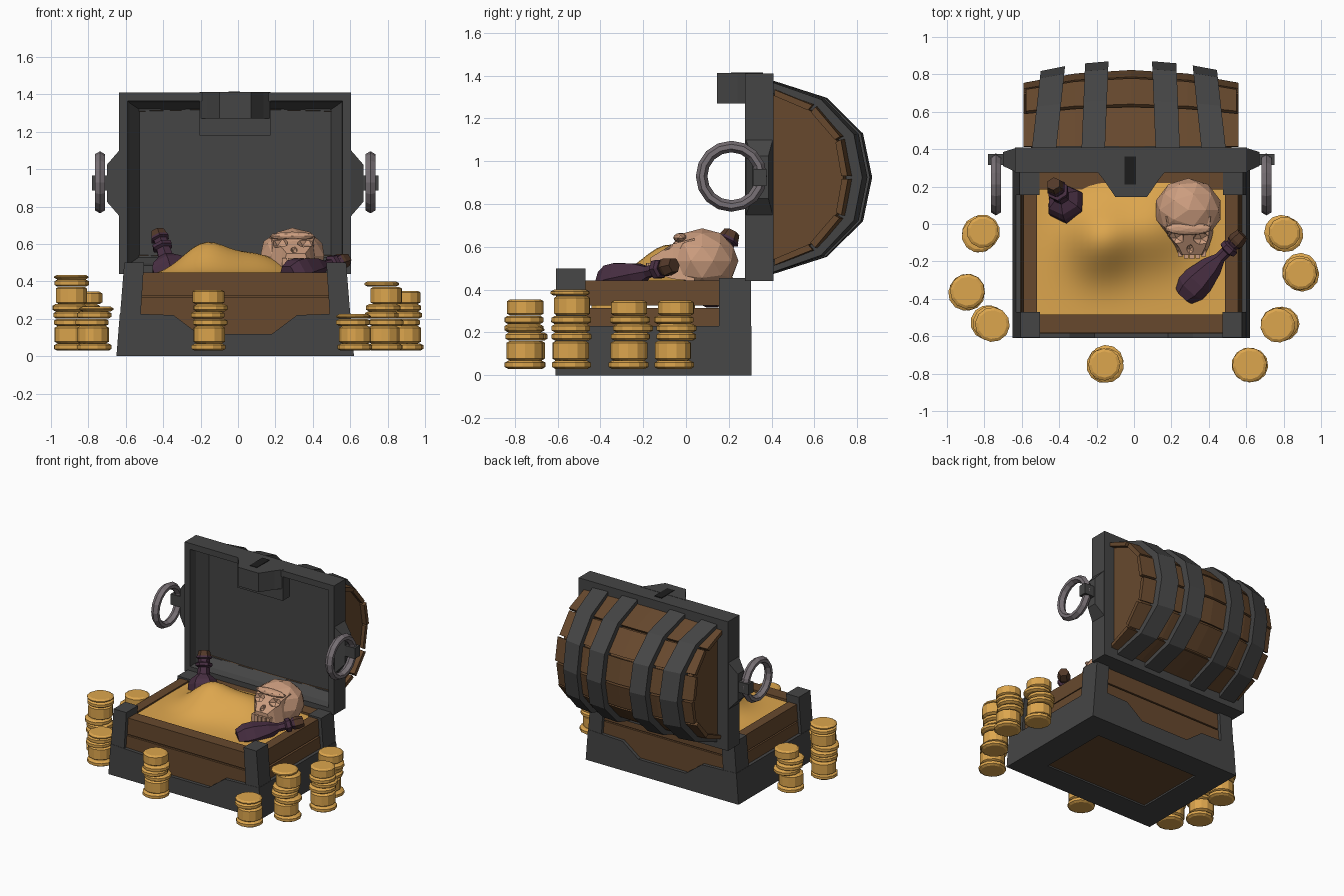
import bpy, bmesh, math, random
from mathutils import Vector, Matrix

if "Cube" in bpy.data.objects:
    bpy.data.objects.remove(bpy.data.objects["Cube"])

random.seed(4)
CX, LZ = -0.015, 0.925          # chest centre in x, lid centre in z


def mat(name, r, g, b):
    m = bpy.data.materials.new(name)
    m.diffuse_color = (r, g, b, 1)
    m.use_nodes = True
    m.node_tree.nodes["Principled BSDF"].inputs["Base Color"].default_value = m.diffuse_color
    return m


IRON = mat("dark iron", 0.06, 0.06, 0.06)
BLACK = mat("slot black", 0.012, 0.012, 0.012)
WOOD = mat("brown wood", 0.135, 0.066, 0.027)
GOLD = mat("gold", 0.72, 0.38, 0.075)
STEEL = mat("ring steel", 0.19, 0.165, 0.18)
BONE = mat("bone", 0.60, 0.335, 0.21)
GLASS = mat("purple glass", 0.065, 0.028, 0.055)
CORK = mat("cork brown", 0.085, 0.04, 0.022)


def finish(bm, name, material):
    bmesh.ops.recalc_face_normals(bm, faces=bm.faces)
    me = bpy.data.meshes.new(name)
    bm.to_mesh(me)
    bm.free()
    me.materials.append(material)
    ob = bpy.data.objects.new(name, me)
    bpy.context.collection.objects.link(ob)
    return ob


def loft(name, rings, material, fn=None):
    """Skin a list of equal-length point rings, capped at both ends."""
    bm = bmesh.new()
    vs = [[bm.verts.new(fn(*p) if fn else p) for p in r] for r in rings]
    n = len(rings[0])
    for a, b in zip(vs, vs[1:]):
        for i in range(n):
            bm.faces.new((a[i], a[(i + 1) % n], b[(i + 1) % n], b[i]))
    bm.faces.new(vs[0])
    bm.faces.new(vs[-1])
    return finish(bm, name, material)


def box(name, x0, x1, y0, y1, z0, z1, material, fn=None):
    q = [(x0, y0), (x1, y0), (x1, y1), (x0, y1)]
    return loft(name, [[(x, y, z) for x, y in q] for z in (z0, z1)], material, fn)


def lathe(name, prof, sides, material, matrix):
    rings = [[matrix @ Vector((r * math.cos(2 * math.pi * i / sides),
                               r * math.sin(2 * math.pi * i / sides), z))
              for i in range(sides)] for r, z in prof]
    return loft(name, rings, material)


def ball(name, loc, scale, material, sub=2):
    bm = bmesh.new()
    bmesh.ops.create_icosphere(bm, subdivisions=sub, radius=1)
    for v in bm.verts:
        v.co = Vector([c * s + l for c, s, l in zip(v.co, scale, loc)])
    return finish(bm, name, material)


# ---------- chest body (walls lean inward with height) ----------
def lean(x, y, z):
    return (CX + x * (1 - 0.126 * z), y, z)


for label, y0, y1, w0, w1 in (("front", -0.61, -0.56, -0.585, -0.485),
                              ("back", 0.255, 0.305, 0.18, 0.28)):
    prof = [(-0.635, 0), (0.635, 0), (0.635, 0.23), (0.34, 0.22), (0.2, 0.12),
            (-0.2, 0.12), (-0.34, 0.22), (-0.635, 0.23)]
    loft(label + "_iron_band", [[(x, y, z) for x, z in prof] for y in (y0, y1)], IRON, lean)
    box(label + "_lower_plank", -0.57, 0.57, w0, w1, 0.03, 0.315, WOOD, lean)
    box(label + "_upper_plank", -0.57, 0.57, w0 + 0.004, w1, 0.325, 0.448, WOOD, lean)
    box(label + "_plank_gap", -0.56, 0.56, w0 + 0.015, w1 - 0.015, 0.3, 0.34, WOOD, lean)
for s, label in ((-1, "left"), (1, "right")):
    a, b = sorted((s * 0.635, s * 0.57))
    box(label + "_iron_side", a, b, -0.61, 0.305, 0, 0.23, IRON, lean)
    a, b = sorted((s * 0.61, s * 0.53))
    box(label + "_lower_plank", a, b, -0.55, 0.25, 0.1, 0.315, WOOD, lean)
    box(label + "_upper_plank", a, b - 0.004, -0.55, 0.25, 0.325, 0.443, WOOD, lean)
    a, b = sorted((s * 0.633, s * 0.52))
    box(label + "_front_post", a, b, -0.608, -0.47, 0.01, 0.5, IRON, lean)
    box(label + "_rear_post", a, b, 0.155, 0.303, 0.01, 0.455, IRON, lean)
    a, b = sorted((s * 0.63, s * 0.43))
    box(label + "_bottom_rail", a, b, -0.605, 0.3, 0, 0.05, IRON, lean)
for label, y0, y1 in (("front", -0.605, -0.42), ("back", 0.12, 0.3)):
    box(label + "_bottom_rail", -0.44, 0.44, y0, y1, 0, 0.05, IRON, lean)
box("bottom_board", -0.5, 0.5, -0.5, 0.2, 0.012, 0.06, WOOD, lean)

# ---------- gold heap ----------
bm = bmesh.new()
bmesh.ops.create_grid(bm, x_segments=28, y_segments=20, size=1)
for v in bm.verts:
    x, y = CX + v.co.x * 0.53, -0.14 + v.co.y * 0.36
    z = (0.43 + 0.165 * math.exp(-((x + 0.18) / 0.17) ** 2 - ((y + 0.08) / 0.19) ** 2)
         + 0.11 * math.exp(-((x - 0.1) / 0.2) ** 2 - ((y + 0.02) / 0.2) ** 2))
    v.co = (x, y, z)
heap = finish(bm, "gold_heap", GOLD)
for p in heap.data.polygons:
    p.use_smooth = True
if heap.data.polygons[0].normal.z < 0:
    heap.data.flip_normals()


# ---------- open lid: iron frame with hollow inside ----------
def rect(y, w, h):
    return [(CX - w, y, LZ - h), (CX + w, y, LZ - h), (CX + w, y, LZ + h), (CX - w, y, LZ + h)]


loft("lid_frame", [rect(0.41, 0.5, 0.4), rect(0.41, 0.62, 0.485), rect(0.275, 0.62, 0.485),
                   rect(0.275, 0.575, 0.44), rect(0.33, 0.565, 0.43), rect(0.52, 0.44, 0.345)], IRON)


# ---------- lid barrel: core, planks and bands follow one bulge rule ----------
def bulge(x, y, z):
    t = (x / 0.58) ** 2
    return (CX + x, 0.41 + (y - 0.41) * (1 - 0.17 * t), LZ + z * (1 - 0.03 * t))


def arc(pts):
    return pts + [(y, -z) for y, z in reversed(pts[:-1])]


def shell(name, outer, inner, xs, material, k=0.0):
    """Bent strip between two profiles; k leans it along x with depth."""
    loop = outer + inner[::-1]
    return loft(name, [[(x - k * (y - 0.41), y, z) for y, z in loop] for x in xs], material, bulge)


planks = arc([(0.405, 0.425), (0.635, 0.345), (0.785, 0.19), (0.825, 0)])
core = arc([(0.405, 0.395), (0.61, 0.32), (0.755, 0.175), (0.79, 0)])
bands = arc([(0.40, 0.455), (0.66, 0.372), (0.83, 0.205), (0.873, 0)])
solid = [(0.54, 0.37 - 0.74 * i / 6) for i in range(7)]
shell("lid_core", core, solid, [-0.535, -0.27, 0, 0.27, 0.535], WOOD)
for i in range(6):
    def mix(p, t):
        return tuple(p[i][k] * (1 - t) + p[i + 1][k] * t for k in (0, 1))
    w = 0.575 - 0.012 * (i % 2)
    shell("lid_plank", [mix(planks, 0.04), mix(planks, 0.96)], [mix(core, 0.04), mix(core, 0.96)],
          [-w, -0.3, 0, 0.3, w], WOOD, 0)
for x0, x1, k in ((-0.53, -0.40, -0.1), (-0.265, -0.14, -0.04),
                  (0.13, 0.26, 0.04), (0.375, 0.505, 0.1)):
    shell("lid_iron_band", bands, core, [x0, x1], IRON, k)

# ---------- latch on the lid edge ----------
trap = [(-0.19, 0.29), (-0.15, 0.24), (-0.085, 0.145), (0.085, 0.145), (0.15, 0.24), (0.19, 0.29)]
loft("latch", [[(CX + x, y, z) for x, y in trap] for z in (1.27, 1.412)], IRON)
box("latch_back", CX - 0.19, CX + 0.19, 0.282, 0.37, 1.18, 1.40, IRON)
box("latch_slot", -0.05, 0.01, 0.21, 0.36, 1.408, 1.415, BLACK)

# ---------- side rings and their mounts ----------
for s, label in ((-1, "left"), (1, "right")):
    sec = [(0.112, 0), (0.128, 0.027), (0.15, 0.027), (0.166, 0), (0.15, -0.027), (0.128, -0.027)]
    bm = bmesh.new()
    n = 16
    vs = [[bm.verts.new((CX + s * 0.723 + d, 0.212 + r * math.cos(2 * math.pi * i / n),
                         0.93 + r * math.sin(2 * math.pi * i / n))) for r, d in sec] for i in range(n)]
    for i in range(n):
        for j in range(6):
            a, b, j2 = vs[i], vs[(i + 1) % n], (j + 1) % 6
            bm.faces.new((a[j], a[j2], b[j2], b[j]))
    finish(bm, label + "_ring", STEEL)
    loft(label + "_ring_mount", [[(CX + s * x, y, 0.925 + z) for y, z in
         ((y0, -h), (y1, -h), (y1, h), (y0, h))]
         for x, y0, y1, h in ((0.6, 0.28, 0.405, 0.18), (0.62, 0.28, 0.405, 0.175),
                              (0.685, 0.31, 0.385, 0.1))], IRON)
    a, b = sorted((CX + s * 0.66, CX + s * 0.765))
    box(label + "_ring_knob", a, b, 0.315, 0.375, 0.885, 0.965, IRON)

# ---------- skull ----------
cranium = ball("skull_cranium", (0.29, 0.075, 0.535), (0.18, 0.17, 0.152), BONE)
face = loft("skull_face", [[(x0, y, z0), (x1, y, z0), (x1 - 0.02, y, z1), (x0 + 0.02, y, z1)]
            for x0, x1, y, z0, z1 in ((0.15, 0.43, 0.04, 0.44, 0.64), (0.17, 0.42, -0.06, 0.45, 0.615),
                                      (0.22, 0.40, -0.125, 0.47, 0.575), (0.24, 0.38, -0.165, 0.48, 0.55))], BONE)
ball("skull_brow", (0.29, -0.025, 0.642), (0.125, 0.035, 0.024), BONE, 2)
for i in range(5):
    x = 0.248 + i * 0.031
    y = -0.155 - 0.02 * math.cos((i - 2) * 0.6)
    box("skull_tooth", x - 0.013, x + 0.013, y - 0.012, y + 0.03, 0.455, 0.525, BONE)
for loc, sc in (((0.225, -0.075, 0.61), (0.05, 0.042, 0.045)), ((0.36, -0.08, 0.61), (0.05, 0.042, 0.045)),
                ((0.30, -0.135, 0.57), (0.02, 0.03, 0.03))):
    cutter = ball("socket_cutter", loc, sc, BONE, 1)
    cutter.hide_render = True
    cutter.hide_viewport = True
    for ob in (cranium, face):
        m = ob.modifiers.new("socket", 'BOOLEAN')
        m.operation, m.object, m.solver = 'DIFFERENCE', cutter, 'EXACT'


# ---------- bottles ----------
def bottle(name, base, tip, prof, sides, cork_r):
    base, tip = Vector(base), Vector(tip)
    d = tip - base
    M = Matrix.Translation(base) @ d.to_track_quat('Z', 'Y').to_matrix().to_4x4()
    L = d.length
    lathe(name, [(r, z * L) for r, z in prof], sides, GLASS, M)
    lathe(name + "_cork", [(cork_r * 0.85, 0.84 * L), (cork_r, 0.9 * L), (cork_r * 0.8, L)], 6, CORK, M)


bottle("rear_bottle", (-0.335, 0.06, 0.36), (-0.43, 0.215, 0.67),
       [(0.1, 0), (0.105, 0.35), (0.09, 0.45), (0.045, 0.55), (0.04, 0.68), (0.058, 0.71),
        (0.058, 0.76), (0.04, 0.78), (0.04, 0.84), (0.055, 0.86), (0.05, 0.9)], 6, 0.048)
bottle("front_bottle", (0.265, -0.385, 0.43), (0.58, -0.055, 0.515),
       [(0.06, 0), (0.085, 0.12), (0.085, 0.25), (0.06, 0.48), (0.03, 0.62), (0.03, 0.72),
        (0.048, 0.74), (0.048, 0.8), (0.032, 0.82), (0.045, 0.86)], 6, 0.046)

# ---------- coin stacks ----------
for x, y, top in ((-0.82, -0.05, 0.345), (-0.9, -0.36, 0.435), (-0.77, -0.53, 0.265), (-0.15, -0.75, 0.355),
                  (0.62, -0.765, 0.225), (0.78, -0.53, 0.40), (0.893, -0.26, 0.35), (0.8, -0.055, 0.35)):
    z, k = 0.03, 0
    while z < top - 0.02:
        t = min(0.092 if k % 4 == 1 else 0.038, top - z)
        ox, oy = random.uniform(-0.013, 0.013), random.uniform(-0.013, 0.013)
        r = 0.086 if k % 4 == 1 else 0.093
        M = (Matrix.Translation((x + ox, y + oy, z)) @ Matrix.Rotation(random.uniform(0, 1), 4, 'Z'))
        lathe("coin", [(r - 0.016, 0), (r, 0.009), (r, t - 0.009), (r - 0.016, t)], 12, GOLD, M)
        z, k = z + t + 0.001, k + 1
